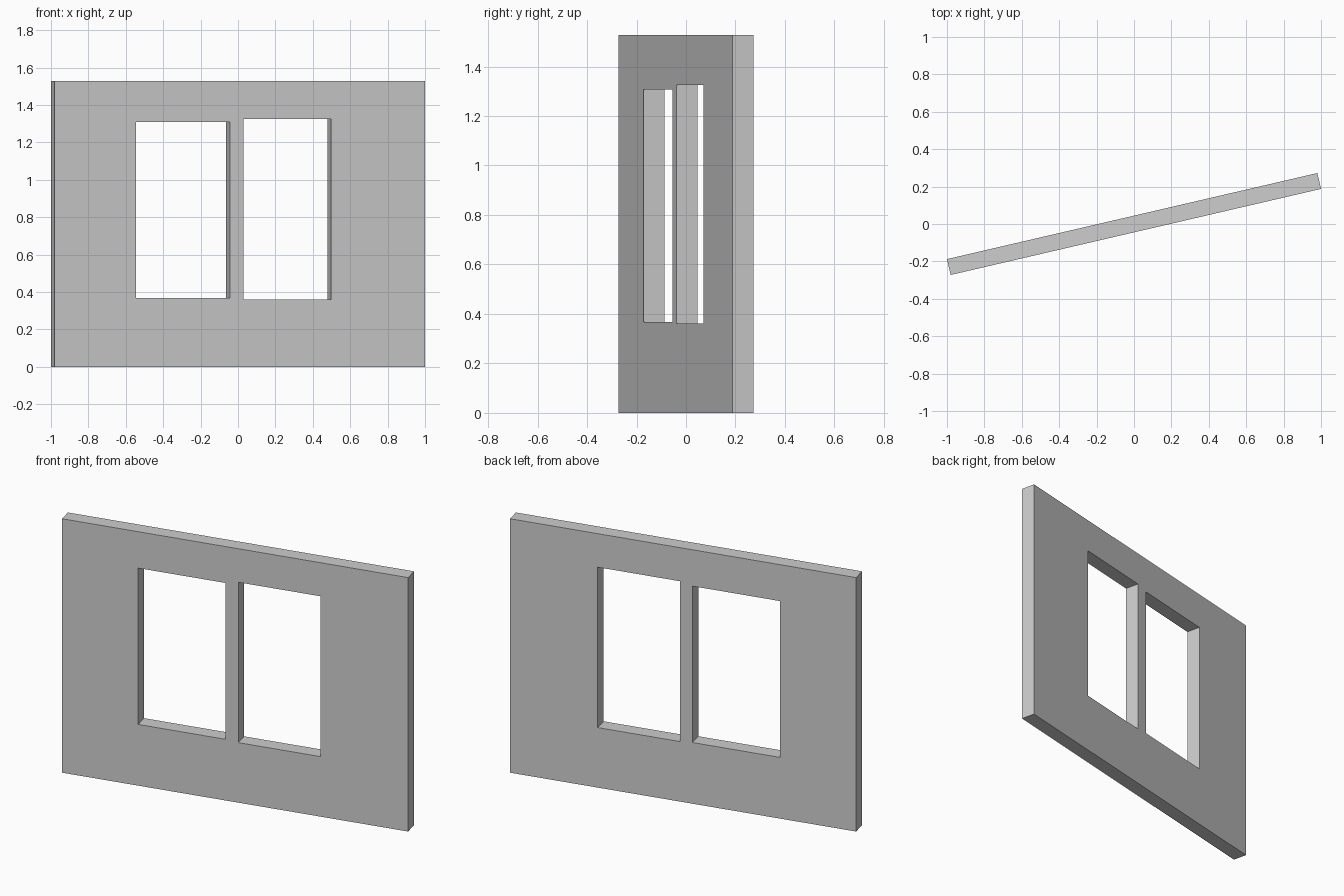
import bpy
import bmesh
from math import radians

old = bpy.data.objects.get("Cube")
if old:
    bpy.data.objects.remove(old, do_unlink=True)

LENGTH, THICKNESS, HEIGHT = 2.033, 0.087, 1.527
ANGLE = radians(13.08)

# Window openings along the wall: left, right, sill, head
OPENINGS = [(-0.569, -0.055, 0.368, 1.308),
            (0.019, 0.501, 0.361, 1.325)]

grey = bpy.data.materials.new("light grey plaster")
grey.use_nodes = True
colour = (0.61, 0.61, 0.61, 1)
grey.diffuse_color = colour
grey.node_tree.nodes["Principled BSDF"].inputs["Base Color"].default_value = colour


def is_open(x, z):
    return any(a < x < b and c < z < d for a, b, c, d in OPENINGS)


# Front face as a grid along the opening edges, leaving the openings out
xs = sorted({-LENGTH / 2, LENGTH / 2, *(v for o in OPENINGS for v in o[:2])})
zs = sorted({0, HEIGHT, *(v for o in OPENINGS for v in o[2:])})
bm = bmesh.new()
grid = [[bm.verts.new((x, -THICKNESS / 2, z)) for z in zs] for x in xs]
for i in range(len(xs) - 1):
    for k in range(len(zs) - 1):
        if not is_open((xs[i] + xs[i + 1]) / 2, (zs[k] + zs[k + 1]) / 2):
            bm.faces.new((grid[i][k], grid[i + 1][k],
                          grid[i + 1][k + 1], grid[i][k + 1]))

# Thicken into a solid wall and merge the flat areas
result = bmesh.ops.extrude_face_region(bm, geom=bm.faces[:], use_keep_orig=True)
moved = [g for g in result["geom"] if isinstance(g, bmesh.types.BMVert)]
bmesh.ops.translate(bm, verts=moved, vec=(0, THICKNESS, 0))
bmesh.ops.recalc_face_normals(bm, faces=bm.faces[:])

mesh = bpy.data.meshes.new("wall")
bm.to_mesh(mesh)
bm.free()
mesh.materials.append(grey)
wall = bpy.data.objects.new("wall_with_two_windows", mesh)
wall.rotation_euler.z = ANGLE
bpy.context.collection.objects.link(wall)
